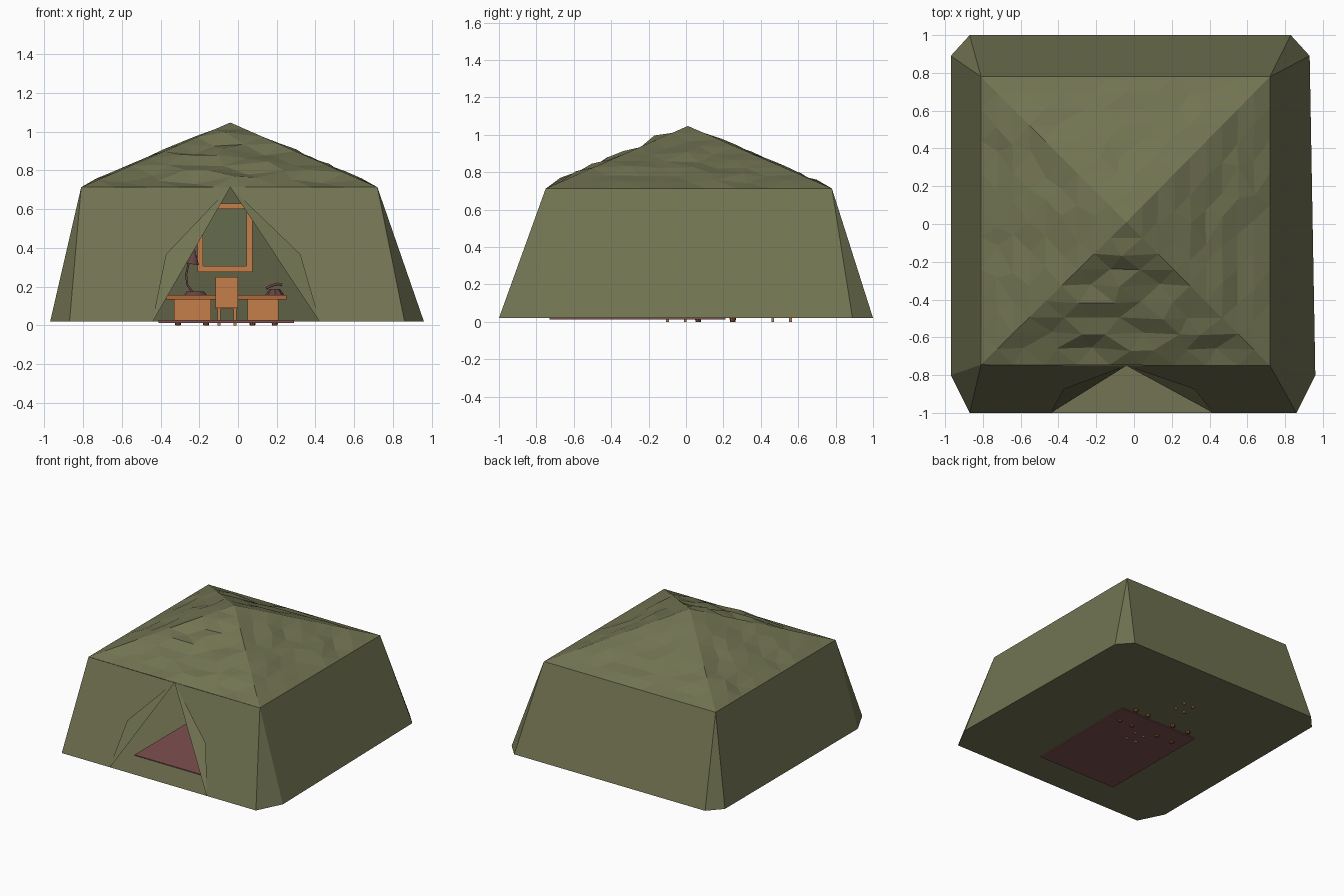
import bpy, bmesh, math, random
from mathutils import Vector, Matrix

if "Cube" in bpy.data.objects:
    bpy.data.objects.remove(bpy.data.objects["Cube"])

random.seed(4)

def mat(name, r, g, b):
    m = bpy.data.materials.new(name)
    m.diffuse_color = (r, g, b, 1)
    m.use_nodes = True
    m.node_tree.nodes["Principled BSDF"].inputs["Base Color"].default_value = m.diffuse_color
    return m

CANVAS = mat("olive canvas", 0.168, 0.174, 0.085)
BOARD = mat("board green", 0.13, 0.145, 0.078)
RUG = mat("dull red rug", 0.21, 0.083, 0.08)
WOOD = mat("light orange wood", 0.56, 0.21, 0.07)
TOP = mat("desktop wood", 0.43, 0.14, 0.045)
FOOT = mat("dark wood", 0.26, 0.075, 0.03)
METAL = mat("dark mauve metal", 0.13, 0.055, 0.055)

def finish(name, bm, m):
    me = bpy.data.meshes.new(name)
    bm.to_mesh(me)
    bm.free()
    me.materials.append(m)
    ob = bpy.data.objects.new(name, me)
    bpy.context.collection.objects.link(ob)
    return ob

def sheet(name, polys, m):
    bm = bmesh.new()
    for p in polys:
        bm.faces.new([bm.verts.new(v) for v in p])
    bmesh.ops.remove_doubles(bm, verts=bm.verts, dist=1e-4)
    return finish(name, bm, m)

def boxes(name, specs, m):
    # each spec is (x0, x1, y0, y1, z0, z1)
    bm = bmesh.new()
    for x0, x1, y0, y1, z0, z1 in specs:
        mx = (Matrix.Translation(((x0 + x1) / 2, (y0 + y1) / 2, (z0 + z1) / 2))
              @ Matrix.Diagonal((x1 - x0, y1 - y0, z1 - z0, 1)))
        bmesh.ops.create_cube(bm, size=1, matrix=mx)
    return finish(name, bm, m)

def cone(name, loc, r1, r2, h, m, tilt=0.0, n=12):
    bm = bmesh.new()
    mx = Matrix.Translation(loc) @ Matrix.Rotation(tilt, 4, 'Y')
    bmesh.ops.create_cone(bm, cap_ends=True, segments=n, radius1=r1, radius2=r2, depth=h, matrix=mx)
    return finish(name, bm, m)

def tube(name, pts, r, m):
    cu = bpy.data.curves.new(name, 'CURVE')
    cu.dimensions = '3D'
    cu.bevel_depth, cu.bevel_resolution = r, 1
    sp = cu.splines.new('POLY')
    sp.points.add(len(pts) - 1)
    for q, p in zip(sp.points, pts):
        q.co = (*p, 1)
    cu.materials.append(m)
    ob = bpy.data.objects.new(name, cu)
    bpy.context.collection.objects.link(ob)
    return ob

# Tent outline: eave corners (front left, then anticlockwise) and chamfered base
Z0, Z1 = 0.02, 0.713
eave = [Vector(p) for p in ((-0.81, -0.745, Z1), (0.72, -0.75, Z1), (0.72, 0.78, Z1), (-0.81, 0.78, Z1))]
base = [Vector((x, y, Z0)) for x, y in ((-0.87, -1), (0.86, -1), (0.96, -0.8), (0.93, 0.89),
                                        (0.83, 1), (-0.87, 1), (-0.97, 0.89), (-0.97, -0.8))]
peak = Vector((-0.04, 0.01, 1.047))
door = Vector((-0.04, -0.75, Z1))
foot_l, foot_r = Vector((-0.44, -1, Z0)), Vector((0.42, -1, Z0))
mid_l, mid_r = Vector((-0.37, -0.874, 0.366)), Vector((0.32, -0.874, 0.366))

# Walls with the door opening
walls = [[eave[0], base[0], foot_l, mid_l, door], [door, mid_r, foot_r, base[1], eave[1]]]
for i in range(1, 4):
    walls.append([eave[i], base[2 * i], base[2 * i + 1], eave[(i + 1) % 4]])
for i in range(4):
    walls.append([eave[i], base[(2 * i - 1) % 8], base[2 * i]])
walls[2:5] = [[eave[i], base[2 * i], base[(2 * i + 1) % 8], eave[(i + 1) % 4]] for i in (1, 2, 3)]
sheet("tent_walls", walls, CANVAS)
sheet("tent_floor", [base], CANVAS)

# Door flaps tucked inward
sheet("door_flaps", [[door, Vector((-0.45, -0.80, 0.366)), foot_l],
                     [door, foot_r, Vector((0.43, -0.80, 0.366))]], CANVAS)

# Roof: four crumpled triangles, straight along hips and eaves
bm = bmesh.new()
N = 9
for s in range(4):
    a, b = eave[s], eave[(s + 1) % 4]
    nrm = (b - a).cross(peak - a).normalized()
    amp = 0.026 if s == 0 else 0.011
    rows = []
    for i in range(N + 1):
        row = []
        for j in range(N + 1 - i):
            u, v = j / N, i / N
            p = a + (b - a) * u + (peak - a) * v
            if i and j and i + j < N:
                along = (b - a).normalized()
                p = p + nrm * random.uniform(-amp, amp) + along * random.uniform(-0.04, 0.04)
            row.append(bm.verts.new(p))
        rows.append(row)
    for i in range(N):
        for j in range(N - i):
            bm.faces.new((rows[i][j], rows[i][j + 1], rows[i + 1][j]))
            if j < N - i - 1:
                bm.faces.new((rows[i][j + 1], rows[i + 1][j + 1], rows[i + 1][j]))
bmesh.ops.remove_doubles(bm, verts=bm.verts, dist=1e-4)
finish("tent_roof", bm, CANVAS)

# Rug
boxes("rug", [(-0.41, 0.29, -0.73, 0.21, 0.012, 0.026)], RUG)

# Desk
boxes("desk_top", [(-0.37, 0.25, 0.02, 0.30, 0.132, 0.156)], TOP)
boxes("desk_pedestals", [(-0.33, -0.14, 0.045, 0.275, 0.022, 0.132), (0.05, 0.21, 0.045, 0.275, 0.022, 0.132)], WOOD)
for x in (-0.31, -0.165, 0.075, 0.19):
    for y in (0.065, 0.25):
        cone("desk_foot", (x, y, 0.011), 0.014, 0.018, 0.022, FOOT, n=8)

# Two chairs, mirrored about the desk
def chair(name, y, d):
    yy = lambda p, q: tuple(sorted((y + d * p, y + d * q)))
    boxes(name + "_seat", [(-0.115, 0.0, *yy(0, 0.12), 0.085, 0.1)], TOP)
    boxes(name + "_back", [(-0.115, 0.0, *yy(-0.012, 0.004), 0.09, 0.25)], WOOD)
    boxes(name + "_legs", [(x, x + 0.014, *yy(p, p + 0.014), 0.0, 0.085)
                           for x in (-0.105, -0.022) for p in (0.004, 0.1)], WOOD)

chair("front_chair", -0.11, 1)
chair("rear_chair", 0.57, -1)

# Desk lamp
cone("lamp_base", (-0.22, 0.16, 0.165), 0.058, 0.045, 0.018, METAL)
tube("lamp_arm", [(-0.235, 0.16, 0.17), (-0.262, 0.16, 0.21), (-0.268, 0.16, 0.26),
                  (-0.255, 0.16, 0.32), (-0.235, 0.16, 0.365)], 0.006, METAL)
cone("lamp_shade", (-0.232, 0.16, 0.34), 0.033, 0.015, 0.05, METAL, 0.12)
cone("lamp_cap", (-0.229, 0.16, 0.375), 0.012, 0.008, 0.022, METAL, 0.12)

# Telephone
cone("phone_body", (0.19, 0.14, 0.172), 0.05, 0.026, 0.032, METAL, n=8)
tube("phone_handset", [(0.145, 0.14, 0.19), (0.165, 0.14, 0.202), (0.205, 0.14, 0.214), (0.228, 0.14, 0.208)], 0.008, METAL)

# Framed board at the back wall
boxes("board_frame", [(-0.21, 0.075, 0.765, 0.785, 0.275, 0.305), (-0.21, 0.075, 0.765, 0.785, 0.60, 0.63),
                      (-0.21, -0.18, 0.765, 0.785, 0.305, 0.60), (0.045, 0.075, 0.765, 0.785, 0.305, 0.60)], WOOD)
boxes("board_panel", [(-0.18, 0.045, 0.774, 0.782, 0.305, 0.60)], BOARD)
